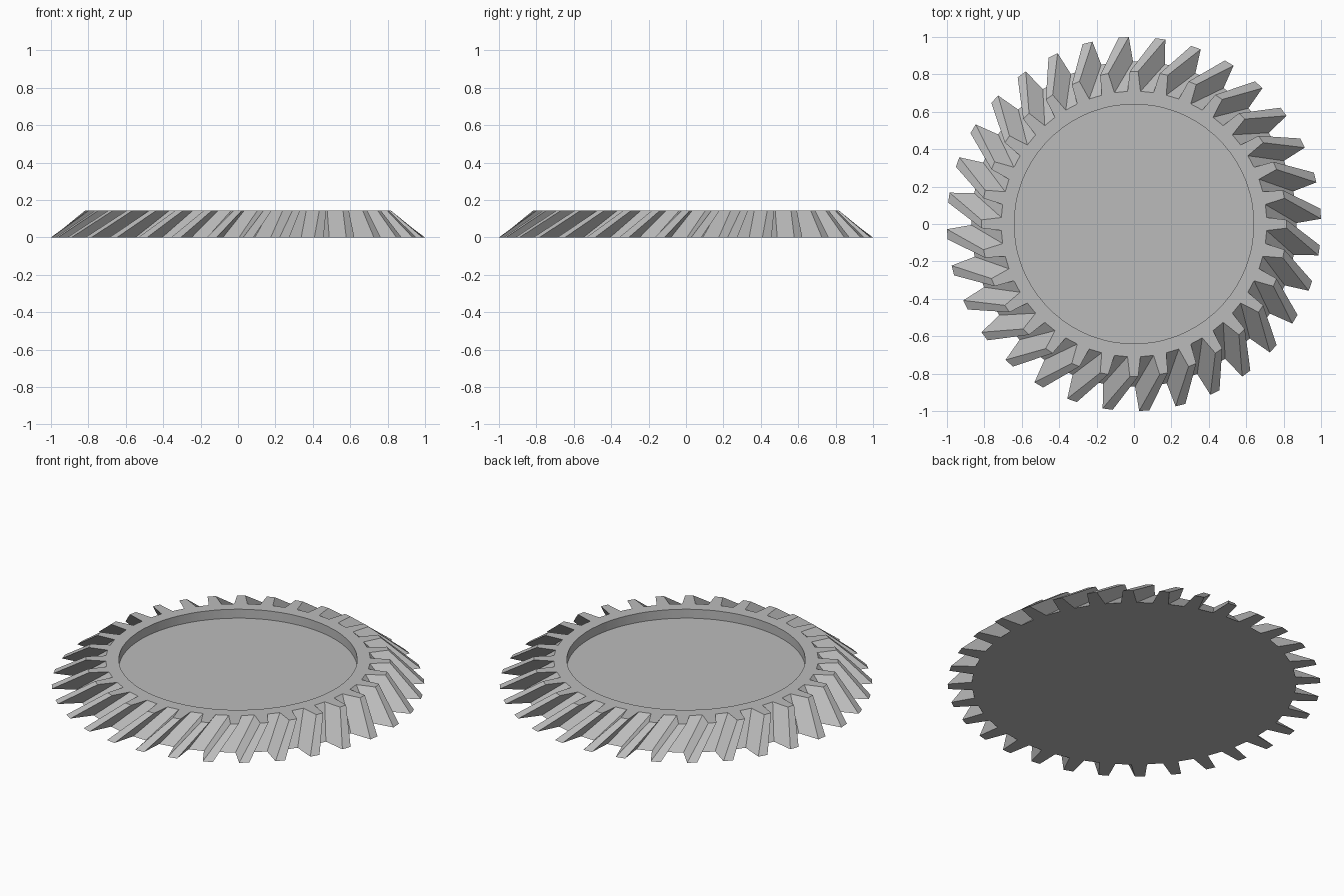
import bpy
import bmesh
from math import cos, sin, radians

if "Cube" in bpy.data.objects:
    bpy.data.objects.remove(bpy.data.objects["Cube"], do_unlink=True)

TEETH = 32
PITCH = 360 / TEETH
HEIGHT = 0.145
TWIST = -8.1          # tooth lag at the base, in degrees
TAPER = 0.816         # top size relative to the base
BASE_HALF, TIP_HALF = 2.8, 1.55
ROOT_R, TIP_R = 0.87, 1.0
RECESS_R, RECESS_Z = 0.64, 0.092

# One tooth: angle offset and radius at the base of the gear
TOOTH = [(-BASE_HALF, ROOT_R), (-TIP_HALF, TIP_R), (TIP_HALF, TIP_R), (BASE_HALF, ROOT_R)]

bm = bmesh.new()


def ring(z, turn=0, scale=1, radius=None):
    """Closed loop following the teeth, or a circle when a radius is given."""
    verts = []
    for i in range(TEETH):
        for offset, r in TOOTH:
            a = radians(i * PITCH + offset + turn)
            r = radius or r * scale
            verts.append(bm.verts.new((r * cos(a), r * sin(a), z)))
    return verts


def bridge(lower, upper):
    n = len(lower)
    for i in range(n):
        j = (i + 1) % n
        bm.faces.new((lower[i], lower[j], upper[j], upper[i]))


# Slanted teeth, flat rim, recess wall and recess floor
loops = [
    ring(0, TWIST),
    ring(HEIGHT, 0, TAPER),
    ring(HEIGHT, radius=RECESS_R),
    ring(RECESS_Z, radius=RECESS_R),
]
for lower, upper in zip(loops, loops[1:]):
    bridge(lower, upper)
bm.faces.new(loops[-1])
bm.faces.new(loops[0][::-1])

mesh = bpy.data.meshes.new("bevel_gear")
bm.to_mesh(mesh)
bm.free()
gear = bpy.data.objects.new("bevel_gear", mesh)
bpy.context.collection.objects.link(gear)

# Plain grey metal
grey = bpy.data.materials.new("grey")
grey.use_nodes = True
colour = (0.5, 0.5, 0.5, 1)
grey.diffuse_color = colour
grey.node_tree.nodes["Principled BSDF"].inputs["Base Color"].default_value = colour
mesh.materials.append(grey)

# Smooth recess wall, crisp teeth
bpy.ops.object.select_all(action="DESELECT")
gear.select_set(True)
bpy.context.view_layer.objects.active = gear
bpy.ops.object.shade_smooth_by_angle(angle=radians(12))
